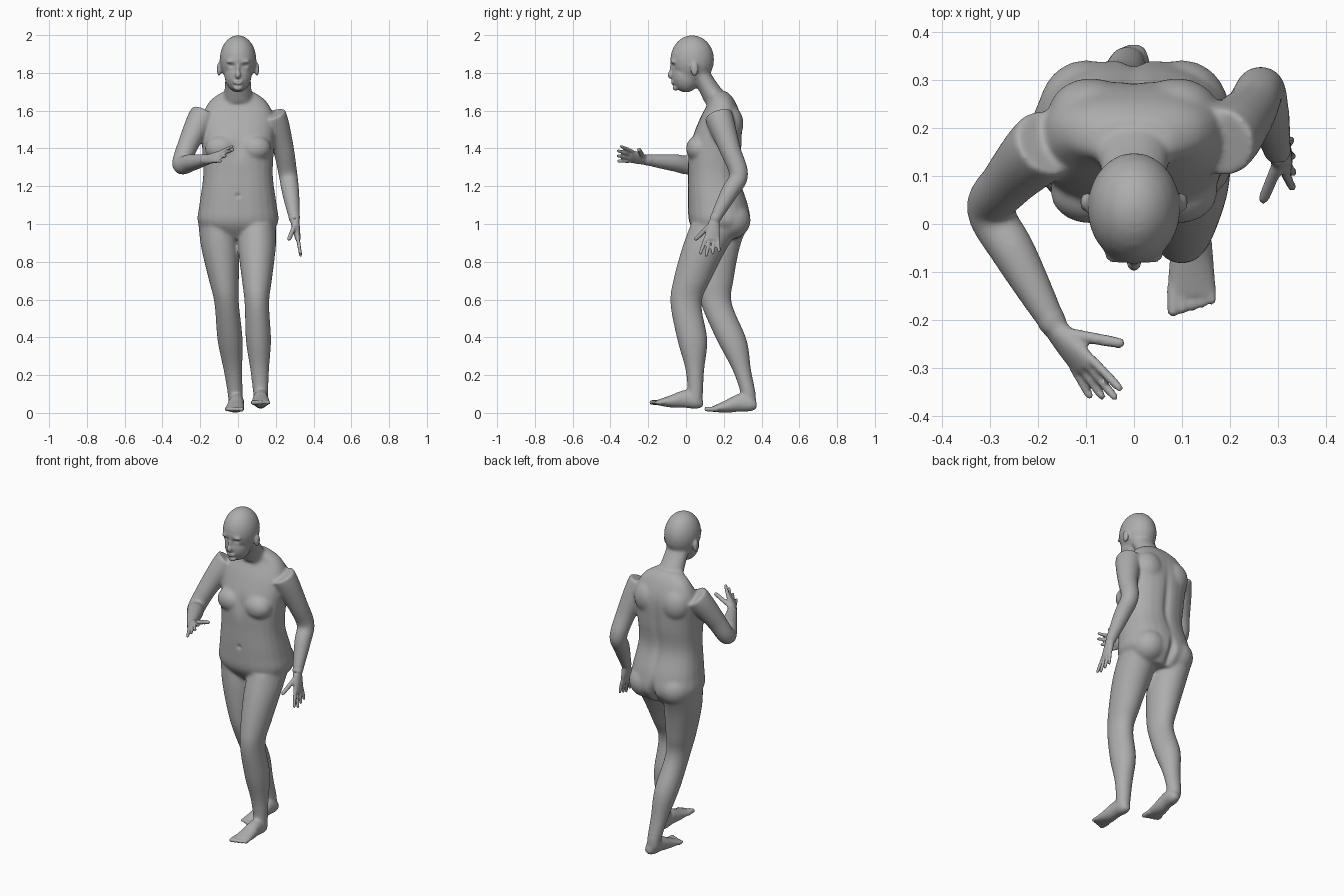
import bpy, bmesh, math
from mathutils import Vector, Matrix

cube = bpy.data.objects.get("Cube")
if cube:
    bpy.data.objects.remove(cube, do_unlink=True)

bm = bmesh.new()
X, Y, Z = Matrix.Identity(3)
crisp_zones = []


def spline(rows, steps=5):
    """Catmull-Rom interpolation between rows of numbers."""
    rows = [Vector(row) for row in rows]
    padded = [rows[0], *rows, rows[-1]]
    result = []
    for before, start, end, after in zip(padded, padded[1:], padded[2:], padded[3:]):
        tangent_in, tangent_out = (end - before) / 2, (after - start) / 2
        for step in range(steps):
            t = step / steps
            ease = t * t * (3 - 2 * t)
            result.append(start.lerp(end, ease)
                          + tangent_in * (t * (1 - t) ** 2)
                          - tangent_out * (t * t * (1 - t)))
    return result + [rows[-1]]


def oval(centre, u, v, width, depth, power):
    """Superellipse ring of points."""
    ring = []
    sides = 24
    for i in range(sides):
        angle = math.tau * i / sides
        across, along = (math.copysign(abs(f) ** (2 / power), f)
                         for f in (math.cos(angle), math.sin(angle)))
        ring.append(centre + u * (width * across) + v * (depth * along))
    return ring


def skin(rings):
    """Close a stack of rings into a solid."""
    loops = [[bm.verts.new(point) for point in ring] for ring in rings]
    for low, high in zip(loops, loops[1:]):
        for i in range(len(low)):
            bm.faces.new((low[i - 1], low[i], high[i], high[i - 1]))
    bm.faces.new(reversed(loops[0]))
    bm.faces.new(loops[-1])


def loft(rows, u, v, power=2):
    """Rows hold a centre and the half sizes along u and v."""
    skin([oval(Vector(row[:3]), u, v, row[3], row[4], power) for row in spline(rows)])


def tube(rows):
    """Rows hold a centre and a radius; rings stand across the path."""
    rows = spline(rows)
    centres = [Vector(row[:3]) for row in rows]
    u = (centres[1] - centres[0]).orthogonal()
    rings = []
    for i, row in enumerate(rows):
        ahead = centres[min(i + 1, len(rows) - 1)] - centres[max(i - 1, 0)]
        ahead.normalize()
        u = (u - ahead * u.dot(ahead)).normalized()
        rings.append(oval(centres[i], u, ahead.cross(u), row[3], row[3], 2))
    skin(rings)


def blob(centre, radii):
    placing = Matrix.Translation(centre) @ Matrix.Diagonal((*radii, 1))
    bmesh.ops.create_uvsphere(bm, u_segments=20, v_segments=12, radius=1, matrix=placing)


def digit(base, tip, radius):
    """Finger or toe with a rounded end."""
    tube([(*base.lerp(tip, t), radius * size) for t, size in ((0, 1), (.5, .95), (.9, .85), (1, .45))])


def hand(side, wrist, knuckles, across):
    reach = (knuckles - wrist).normalized()
    across = across.normalized()
    palm = reach.cross(across).normalized()
    loft([(*wrist, .028, .024), (*wrist.lerp(knuckles, .5), .037, .02), (*knuckles, .042, .013)], across, palm)
    for i in range(4):
        spread = across * (1.5 - i)
        tip = knuckles + reach * (.09 - .012 * abs(i - 1)) + spread * .033
        digit(wrist.lerp(knuckles, .9) + spread * .022, tip, .01)
    thumb_root = wrist.lerp(knuckles, .2) + across * .015
    digit(thumb_root, wrist + reach * .1 + across * .09 + palm * (.05 * side), .013)
    crisp_zones.append((knuckles, .13))


def arm(side, shoulder, elbow, wrist, knuckles, across):
    shoulder, elbow, wrist = Vector(shoulder), Vector(elbow), Vector(wrist)
    rows = [(*(shoulder.lerp(elbow, t) + X * (side * .012 * math.sin(math.pi * t))), radius)
            for t, radius in ((0, .075), (.2, .07), (.6, .056), (1, .05))]
    rows += [(*elbow.lerp(wrist, t), radius) for t, radius in ((.35, .047), (.7, .038), (1, .028))]
    tube(rows)
    hand(side, wrist, Vector(knuckles), Vector(across))


def foot(inner, heel, ball):
    """Lofted foot; the big toe sits on the inner side."""
    profile = ((0, .02, .02, 0), (.15, .037, .04, .01), (.4, .04, .048, .022),
               (.7, .046, .033, .008), (1, .052, .014, 0))
    loft([(*(heel.lerp(ball, t) + Z * lift), width, height) for t, width, height, lift in profile], X, Z)
    for i in range(5):
        root = ball + X * (inner * (.038 - .02 * i)) + Y * .02
        digit(root, root - Y * (.062 - .006 * i), .014 - .001 * i)
    crisp_zones.append((ball, .12))


def leg(inner, hip, knee, ankle, heel, ball):
    hip, knee, ankle = Vector(hip), Vector(knee), Vector(ankle)
    thigh = ((0, .1, .14), (.3, .1, .12), (.7, .08, .1), (1, .065, .083))
    shin = ((.4, .067, .08), (.73, .05, .05), (1, .04, .04))
    rows = []
    for top, bottom, sway, profile in ((hip, knee, -.02, thigh), (knee, ankle, .014, shin)):
        for t, width, depth in profile:
            bow = Y * (sway * math.sin(math.pi * t))
            rows.append((*(top.lerp(bottom, t) + bow), width, depth))
    rows.append((*(ankle - Z * .05), .037, .038))
    loft(rows, X, Y)
    foot(inner, Vector(heel), Vector(ball))


# Torso: height, half width, front, back
torso = ((.92, .12, .08, .28), (1, .21, .02, .34), (1.1, .205, .01, .33), (1.25, .185, .01, .285),
         (1.4, .19, .015, .295), (1.55, .195, .07, .295), (1.65, .15, .12, .26), (1.7, .08, .12, .22))
loft([(0, (front + back) / 2, z, width, (back - front) / 2) for z, width, front, back in torso], X, Y, 2.4)

# Neck, skull and jaw
loft([(0, .175, 1.64, .08, .075), (0, .11, 1.74, .07, .06), (0, .07, 1.8, .07, .06)], X, Y)
blob((0, .033, 1.87), (.098, .117, .13))
blob((0, 0, 1.79), (.073, .077, .095))

# Nose, lips and chin
blob((0, -.08, 1.79), (.015, .018, .022))
blob((0, -.075, 1.815), (.01, .013, .035))
blob((0, -.07, 1.75), (.027, .011, .012))
blob((0, -.055, 1.72), (.025, .015, .015))
crisp_zones.append((Vector((0, -.08, 1.79)), .09))

# Paired masses: chest, seat, shoulder blade, brow and ear
for side in (-1, 1):
    blob((side * .09, .065, 1.4), (.085, .065, .07))
    blob((side * .1, .235, 1.02), (.1, .108, .1))
    blob((side * .09, .23, 1.53), (.09, .075, .1))
    blob((side * .034, -.066, 1.86), (.03, .016, .01))
    ear = Vector((side * .1, .045, 1.82))
    blob(ear, (.012, .02, .036))
    crisp_zones.append((ear, .04))

# Left leg steps forward, right leg trails
leg(-1, (.1, .165, 1), (.1, 0, .58), (.12, .05, .1), (.12, .09, .05), (.12, -.15, .055))
leg(1, (-.11, .19, 1), (-.06, .16, .58), (-.015, .33, .1), (0, .375, .04), (-.02, .14, .02))

# Left arm hangs back, right arm bends across the front
arm(1, (.18, .17, 1.58), (.265, .28, 1.26), (.3, .15, 1.02), (.318, .135, .915), -Y)
arm(-1, (-.18, .17, 1.58), (-.3, .03, 1.315), (-.165, -.215, 1.34), (-.1, -.3, 1.36), (.57, .27, .78))

# Fuse all parts into one skin
bmesh.ops.recalc_face_normals(bm, faces=bm.faces[:])
parts = bpy.data.meshes.new("body_parts")
bm.to_mesh(parts)
bm.free()
body = bpy.data.objects.new("body", parts)
bpy.context.collection.objects.link(body)
fuse = body.modifiers.new("fuse", 'REMESH')
fuse.mode = 'VOXEL'
fuse.voxel_size = .006
bpy.context.view_layer.update()
fused = bpy.data.meshes.new_from_object(body.evaluated_get(bpy.context.evaluated_depsgraph_get()))
body.modifiers.clear()
body.data = fused
bpy.data.meshes.remove(parts)

# Blend the joints, keeping hands, feet and face crisp
bm = bmesh.new()
bm.from_mesh(fused)
broad = [v for v in bm.verts
         if all((v.co - centre).length > radius for centre, radius in crisp_zones)]
for area, passes in ((broad, 14), (bm.verts[:], 1)):
    for _ in range(passes):
        bmesh.ops.smooth_vert(bm, verts=area, factor=.5, use_axis_x=True, use_axis_y=True, use_axis_z=True)

# Soft hollows: centre, spread, depth along y
hollows = {
    "left_eye": ((.034, -.075, 1.838), (.018, .03, .011), .011),
    "right_eye": ((-.034, -.075, 1.838), (.018, .03, .011), .011),
    "mouth": ((0, -.08, 1.75), (.022, .02, .004), .005),
    "spine": ((0, .3, 1.32), (.022, .09, .19), -.012),
    "seat_cleft": ((0, .34, .98), (.02, .09, .07), -.03),
    "navel": ((0, .01, 1.15), (.012, .03, .012), .008),
    "breastbone": ((0, .02, 1.4), (.03, .06, .06), .01),
}
for centre, spread, depth in hollows.values():
    for v in bm.verts:
        distance = sum(((p - q) / size) ** 2 for p, q, size in zip(v.co, centre, spread))
        if distance < 9:
            v.co.y += depth * math.exp(-distance)

for face in bm.faces:
    face.smooth = True
bm.to_mesh(fused)
bm.free()

# Single grey skin
grey = bpy.data.materials.new("plain_grey")
grey.use_nodes = True
grey.diffuse_color = (.42, .42, .42, 1)
grey.node_tree.nodes["Principled BSDF"].inputs["Base Color"].default_value = grey.diffuse_color
fused.materials.append(grey)
